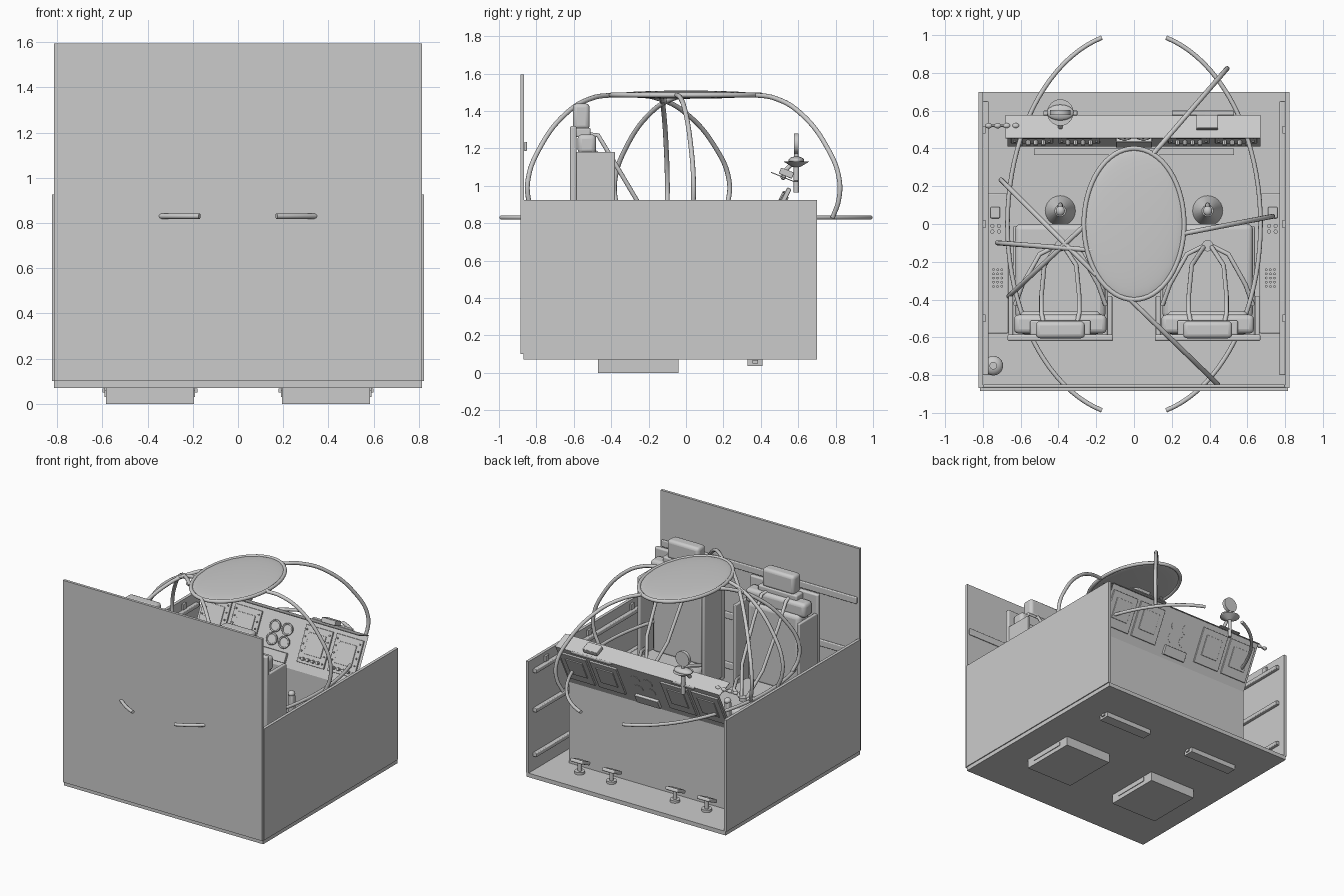
import bpy, math
from math import sin, cos, pi, radians
from mathutils import Vector

if "Cube" in bpy.data.objects:
    bpy.data.objects.remove(bpy.data.objects["Cube"])


def box(name, x, y, z, bevel=0.0, rot=(0, 0, 0)):
    """Box from min/max pairs, optionally rounded and rotated."""
    bpy.ops.mesh.primitive_cube_add(size=1, location=[sum(r) / 2 for r in (x, y, z)], rotation=rot)
    o = bpy.context.object
    o.name = name
    o.scale = [abs(r[1] - r[0]) for r in (x, y, z)]
    bpy.ops.object.transform_apply(location=False, rotation=False, scale=True)
    if bevel:
        m = o.modifiers.new("Bevel", "BEVEL")
        m.width, m.segments = bevel, 3
        bpy.ops.object.shade_smooth_by_angle()
    return o


def cyl(name, loc, r, h, rot=(0, 0, 0), r2=None, n=24):
    bpy.ops.mesh.primitive_cone_add(vertices=n, radius1=r, radius2=r if r2 is None else r2,
                                    depth=h, location=loc, rotation=rot)
    bpy.context.object.name = name
    bpy.ops.object.shade_smooth_by_angle()


def ball(name, loc, scale):
    bpy.ops.mesh.primitive_uv_sphere_add(segments=20, ring_count=12, radius=1, location=loc)
    o = bpy.context.object
    o.name, o.scale = name, scale
    bpy.ops.object.shade_smooth()


def tube(name, pts, r, cyclic=False, smooth=False):
    cu = bpy.data.curves.new(name, "CURVE")
    cu.dimensions = "3D"
    cu.bevel_depth, cu.bevel_resolution, cu.use_fill_caps = r, 3, True
    if smooth:
        sp = cu.splines.new("BEZIER")
        sp.bezier_points.add(len(pts) - 1)
        for b, p in zip(sp.bezier_points, pts):
            b.co = p
            b.handle_left_type = b.handle_right_type = "AUTO"
    else:
        sp = cu.splines.new("POLY")
        sp.points.add(len(pts) - 1)
        for b, p in zip(sp.points, pts):
            b.co = (*p, 1)
    sp.use_cyclic_u = cyclic
    o = bpy.data.objects.new(name, cu)
    bpy.context.collection.objects.link(o)


def sheet(name, half, profile):
    """Thin open sheet: a (y, z) profile swept across x."""
    verts = [(s * half, y, z) for y, z in profile for s in (-1, 1)]
    faces = [(2 * i, 2 * i + 1, 2 * i + 3, 2 * i + 2) for i in range(len(profile) - 1)]
    me = bpy.data.meshes.new(name)
    me.from_pydata(verts, [], faces)
    o = bpy.data.objects.new(name, me)
    bpy.context.collection.objects.link(o)


# Open shell: floor, side walls, tall back wall and their stiffening rails
box("floor", (-.815, .815), (-.87, .70), (.07, .10))
box("back_wall", (-.815, .815), (-.885, -.865), (.10, 1.595))
for z in (.45, .82, 1.21):
    box("back_wall_rib", (-.80, .80), (-.866, -.85), (z - .025, z + .025), .006)
for s in (-1, 1):
    box("side_wall", (s * .80, s * .822), (-.868, .70), (.10, .925))
    for z in (.22, .55, .84):
        box("side_rail", (s * .77, s * .80), (-.80, .65), (z - .015, z + .015), .005)
    for y in (-.5, 0, .5):
        box("wall_clip", (s * .785, s * .80), (y - .02, y + .02), (.86, .90))

# Dashboard: sloping instrument face, lower plate and hood
FOOT, UP, TILT = Vector((0, .41, .70)), Vector((0, .447, .894)), radians(63.4)
NORM = Vector((0, -.894, .447))
sheet("dash_face", .67, [(.41, .70), (.57, 1.02)])
sheet("dash_lower_plate", .67, [(.41, .10), (.41, .70)])
box("dash_hood", (-.68, .67), (.45, .58), (1.045, 1.05), rot=(radians(-22), 0, 0))
box("dash_step", (-.53, .53), (.365, .40), (.10, .14))


def on_face(x, t, d=0.0):
    p = FOOT + UP * t + NORM * d
    return Vector((x, p.y, p.z))


def face_plate(name, x, t, w, h, d=.012):
    p = on_face(x, t)
    box(name, (x - w / 2, x + w / 2), (p.y - h / 2, p.y + h / 2), (p.z - d, p.z + d), .003, (TILT, 0, 0))


# Instrument panels with rows of screws and knobs
for x in (-.54, -.29, .29, .54):
    face_plate("instrument_panel", x, .19, .22, .26)
    face_plate("display_screen", x, .20, .14, .15, .018)
    for sx in (-1, 1):
        for k in range(5):
            cyl("panel_screw", on_face(x + sx * .092, .09 + k * .05, .015), .006, .012, (TILT, 0, 0), n=8)
    for k in range(4):
        cyl("panel_knob", on_face(x - .06 + k * .04, .09, .022), .011, .03, (TILT, 0, 0), n=12)
for sx in (-1, 1):
    for t in (.16, .25):
        p = on_face(sx * .05, t, .008)
        cyl("round_gauge", p, .038, .02, (TILT, 0, 0))
        bpy.ops.mesh.primitive_torus_add(major_radius=.038, minor_radius=.006, major_segments=24,
                                         minor_segments=8, location=on_face(sx * .05, t, .018), rotation=(TILT, 0, 0))
        bpy.context.object.name = "gauge_bezel"
        bpy.ops.object.shade_smooth()
face_plate("radio_unit", 0, .06, .19, .07, .02)

# Hood fittings: compass, small box, slide bars and a knob rod
cx, cy = -.39, .59
cyl("compass_stem", (cx, cy, 1.04), .014, .15)
cyl("compass_collar", (cx, cy, 1.115), .02, .03, r2=.07)
ball("compass_body", (cx, cy, 1.135), (.072, .042, .022))
cyl("compass_neck", (cx, cy, 1.17), .012, .08)
cyl("compass_dial", (cx, cy, 1.225), .055, .025, (pi / 2, 0, 0), n=32)
tube("compass_arm", [(cx, .51, 1.06), (cx, .55, 1.10), (cx, .585, 1.14)], .012)
box("hood_box", (.33, .445), (.50, .575), (1.05, 1.085), .005, (radians(-22), 0, 0))
for x in (-.39, .29, .44):
    box("hood_slide", (x - .09, x + .09), (.575, .60), (1.02, 1.03), .004)
tube("knob_rod", [(-.78, .52, 1.04), (-.60, .52, 1.04)], .006)
for k in range(4):
    ball("rod_knob", (-.77 + k * .048, .52, 1.045), (.019, .014, .014))

for s in (-1, 1):
    c = s * .39
    # Pedals and their under-floor housings
    box("pedal_housing", (c - .20, c + .20), (.33, .41), (.035, .08))
    box("pedal_pin", (c - .21, c + .21), (.355, .385), (.05, .068))
    for q in (-.13, .13):
        cyl("pedal_post", (c + q, .50, .135), .014, .09)
        cyl("pedal_base", (c + q, .50, .108), .035, .02)
        box("pedal_pad", (c + q - .05, c + q + .05), (.44, .55), (.17, .195), .008, (radians(25), 0, 0))

    # Seat base, cushion, backrest, side wings and headrest
    box("seat_base", (c - .195, c + .195), (-.47, -.04), (0, .52))
    box("seat_base_strip", (c - .20, c + .20), (-.40, -.12), (.03, .06))
    box("seat_pan", (c - .25, c + .25), (-.60, -.01), (.48, .53), .01)
    box("seat_cushion", (c - .24, c + .24), (-.50, 0), (.52, .62), .03)
    box("seat_back_shell", (c - .28, c + .28), (-.62, -.585), (.48, 1.32), .01)
    box("seat_back_cushion", (c - .215, c + .215), (-.585, -.46), (.60, 1.19), .03)
    box("seat_shoulder_cushion", (c - .245, c + .245), (-.58, -.48), (1.17, 1.275), .025)
    box("seat_neck_pad", (c - .16, c + .16), (-.59, -.51), (1.26, 1.31), .01)
    box("headrest", (c - .13, c + .13), (-.605, -.515), (1.30, 1.44), .022)
    for q in (-1, 1):
        box("seat_wing", (c + q * .25, c + q * .275), (-.60, -.38), (.50, 1.18), .006)
        # Harness straps meeting at a buckle over the lap
        tube("shoulder_strap", [(c + q * .08, -.57, 1.28), (c + q * .10, -.47, 1.27), (c + q * .10, -.38, 1.12),
                                (c + q * .085, -.22, .85), (c + q * .02, -.12, .66)], .012)
        tube("lap_strap", [(c + q * .24, -.43, .64), (c + q * .20, -.32, .67), (c + q * .11, -.16, .68),
                           (c + q * .02, -.115, .66)], .012)
    cyl("harness_buckle", (c, -.115, .66), .03, .025)

    # Control stick with boot and grip
    cyl("stick_boot", (c, .07, .17), .08, .14, r2=.03)
    tube("stick_shaft", [(c, .07, .20), (c, .10, .42), (c, .07, .60)], .014, smooth=True)
    box("stick_grip", (c - .022, c + .022), (.05, .09), (.58, .71), .012)
    ball("stick_button", (c, .07, .715), (.024, .026, .02))

    # Side console with switches and a keypad
    box("side_console", (s * .665, s * .795), (-.58, .165), (.10, .56), .008)
    for k in range(5):
        for j in range(3):
            cyl("console_key", (s * (.70 + j * .022), -.33 + k * .022, .564), .007, .014, n=8)
    for k in range(2):
        for j in range(2):
            cyl("console_knob", (s * (.715 + j * .035), -.04 + k * .03, .57), .011, .025, n=12)
    box("console_switch", (s * .71, s * .76), (.03, .09), (.555, .59), .006)

    # Waist-level hoop sweeping round each side
    a0 = math.acos(.17 / .67)
    tube("waist_hoop", [(s * .67 * cos(a), 1.02 * sin(a), .83)
                        for a in (-a0 + 2 * a0 * i / 40 for i in range(41))], .012)

# Extinguisher in the rear corner
cyl("extinguisher", (-.745, -.75, .30), .052, .40)
ball("extinguisher_top", (-.745, -.75, .50), (.052, .052, .035))
cyl("extinguisher_valve", (-.745, -.75, .55), .02, .06)

# Roof ring with slightly domed panel
N = 64
tube("roof_ring", [(.265 * cos(2 * pi * i / N), .40 * sin(2 * pi * i / N), 1.485) for i in range(N)], .013, True)
ball("roof_panel", (0, 0, 1.487), (.262, .397, .022))

# Canopy ribs: straight in plan, bulging outward then tucking in at the bottom
RIBS = [((.10, .37), (.49, .82)), ((-.02, -.40), (.44, -.845)), ((.265, -.05), (.73, .04)),
        ((-.20, -.14), (-.72, -.10)), ((-.22, .03), (-.66, -.38)), ((-.20, -.27), (-.70, .23))]
BULGE = [(0, 1.485), (.22, 1.47), (.52, 1.395), (.86, 1.2), (1, 1.03), (.99, .92), (.92, .83)]
for a, b in RIBS:
    tube("canopy_rib", [(a[0] + (b[0] - a[0]) * f, a[1] + (b[1] - a[1]) * f, z) for f, z in BULGE], .013, smooth=True)
